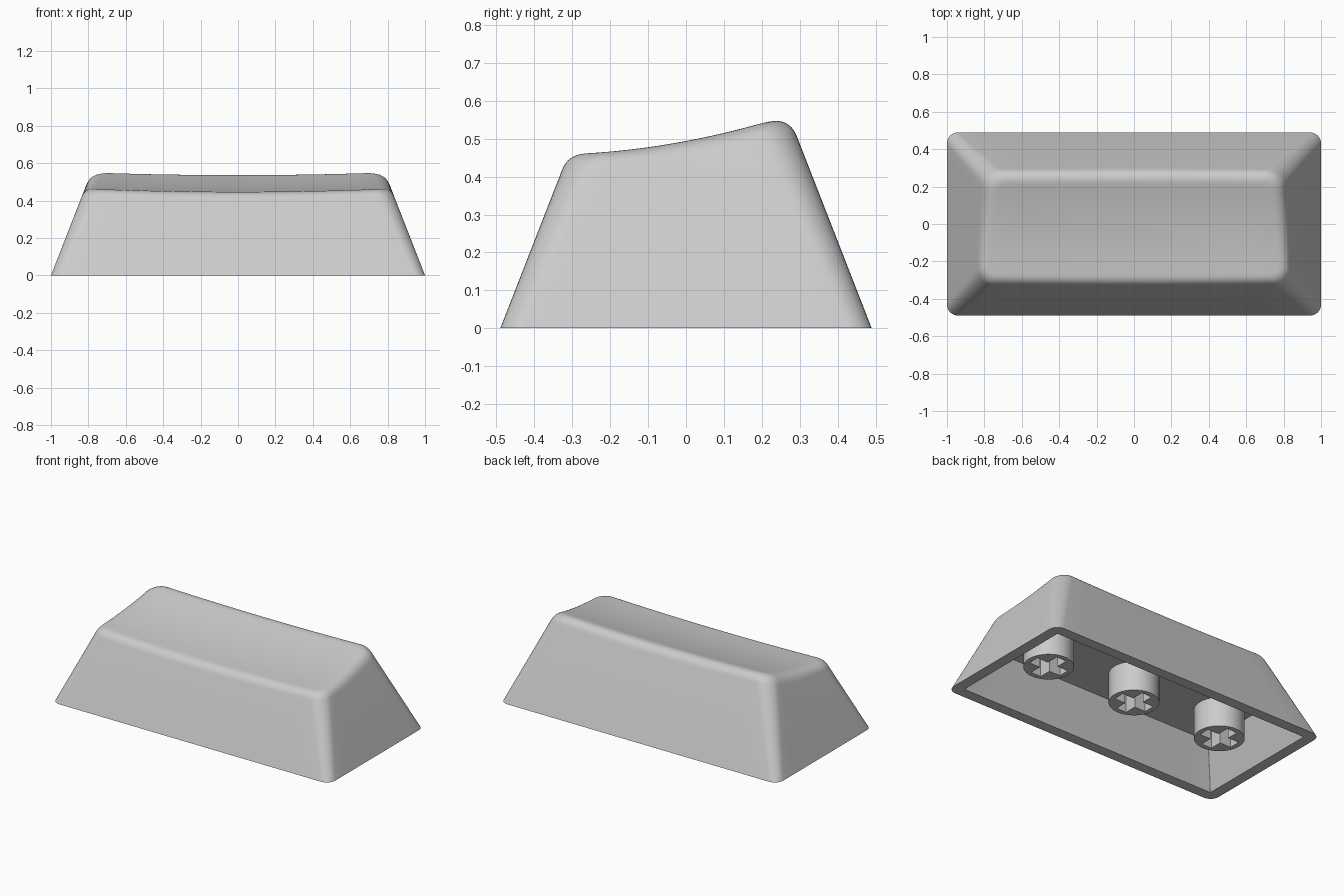
import bpy, bmesh, math
from mathutils import Vector

cube = bpy.data.objects.get("Cube")
if cube:
    bpy.data.objects.remove(cube)

CEILING = 0.26      # height of the hollow's flat roof
TAPER = 0.39        # inward lean of the walls per unit of height

grey = bpy.data.materials.new("light_grey_plastic")
grey.use_nodes = True
colour = (0.6, 0.6, 0.6, 1)
grey.diffuse_color = colour
grey.node_tree.nodes["Principled BSDF"].inputs["Base Color"].default_value = colour


def finish(bm, name):
    bmesh.ops.recalc_face_normals(bm, faces=bm.faces)
    mesh = bpy.data.meshes.new(name)
    bm.to_mesh(mesh)
    bm.free()
    mesh.materials.append(grey)
    obj = bpy.data.objects.new(name, mesh)
    bpy.context.collection.objects.link(obj)
    bpy.ops.object.select_all(action='DESELECT')
    obj.select_set(True)
    bpy.context.view_layer.objects.active = obj
    bpy.ops.object.shade_smooth_by_angle(angle=math.radians(30))
    return obj


def outline(hw, hd, r, arc=8, side=12):
    """Rounded rectangle as (point, outward normal) pairs, counter-clockwise."""
    pts = []
    for q, (sx, sy) in enumerate([(1, 1), (-1, 1), (-1, -1), (1, -1)]):
        centre = Vector((sx * (hw - r), sy * (hd - r)))
        for i in range(arc + 1):
            a = math.pi / 2 * (q + i / arc)
            n = Vector((math.cos(a), math.sin(a)))
            pts.append((centre + n * r, n))
    # subdivide the straight sides between the corner arcs
    result = []
    for i, (p, n) in enumerate(pts):
        result.append((p, n))
        if i % (arc + 1) == arc:
            nxt = pts[(i + 1) % len(pts)][0]
            result += [(p.lerp(nxt, k / side), n) for k in range(1, side)]
    return result


def top_height(p):
    """Dished top, rising to the back and sagging along the middle."""
    sag = 0.014 * (1 - min(1, (p.x / 0.75) ** 2))
    return 0.494 + 0.19 * p.y + 0.25 * p.y ** 2 - sag


def on_top(p):
    return Vector((p.x, p.y, top_height(p)))


# Cap: tapered walls, rounded rim, dished top and hollow underside
bm = bmesh.new()
base = outline(1.0, 0.49, 0.06)
mid = outline(1 - TAPER / 2, 0.49 - TAPER / 2, 0.09)
columns = []
for (b, n), (m, _) in zip(base, mid):
    z = 0.5
    for _ in range(12):
        rim = b.lerp(m, z / 0.5)
        z = top_height(rim)
    foot, corner = b.to_3d(), on_top(rim)
    d = 0.056 + 0.032 * rim.y
    start = corner + (foot - corner).normalized() * d
    inner = rim - n * d
    end = on_top(inner)
    column = [foot]
    for k in range(9):
        t = k / 8
        column.append(start * (1 - t) ** 2 + corner * 2 * t * (1 - t) + end * t * t)
    column += [on_top(inner * s) for s in (0.85, 0.7, 0.55, 0.4, 0.25, 0.1)]
    columns.append(column)
rings = [[bm.verts.new(c[k]) for c in columns] for k in range(len(columns[0]))]

# hollow rings run from the roof down to the lower lip
for h in (0, CEILING):
    loop = outline(0.93 - TAPER * h, 0.42 - TAPER * h, 0.004)
    rings.insert(0, [bm.verts.new((p.x, p.y, h)) for p, _ in loop])
for lower, upper in zip(rings, rings[1:]):
    for i in range(len(lower)):
        j = (i + 1) % len(lower)
        bm.faces.new((lower[i], lower[j], upper[j], upper[i]))
bm.faces.new(rings[0])
bm.faces.new(rings[-1])
finish(bm, "key_cap")


# Stems: round posts with a cross-shaped socket
def stem(name, x, radius=0.147, arm=0.115, half=0.036, bottom=0.07):
    bm = bmesh.new()
    circle = [(radius * math.cos(a), radius * math.sin(a))
              for a in (math.tau * i / 48 for i in range(48))]
    cross = []
    for q in range(4):
        c, s = round(math.cos(q * math.pi / 2)), round(math.sin(q * math.pi / 2))
        for u, v in ((arm, -half), (arm, half), (half, half)):
            cross.append((u * c - v * s, u * s + v * c))
    edges = []
    for loop in (circle, cross):
        vs = [bm.verts.new((x + px, py, bottom)) for px, py in loop]
        edges += [bm.edges.new((vs[i - 1], vs[i])) for i in range(len(vs))]
    bmesh.ops.triangle_fill(bm, edges=edges, use_beauty=True)
    ext = bmesh.ops.extrude_face_region(bm, geom=bm.faces[:], use_keep_orig=True)
    moved = [g for g in ext["geom"] if isinstance(g, bmesh.types.BMVert)]
    bmesh.ops.translate(bm, verts=moved, vec=(0, 0, CEILING + 0.005 - bottom))
    finish(bm, name)


for name, x in (("right_stem", -0.645), ("middle_stem", 0), ("left_stem", 0.645)):
    stem(name, x)
